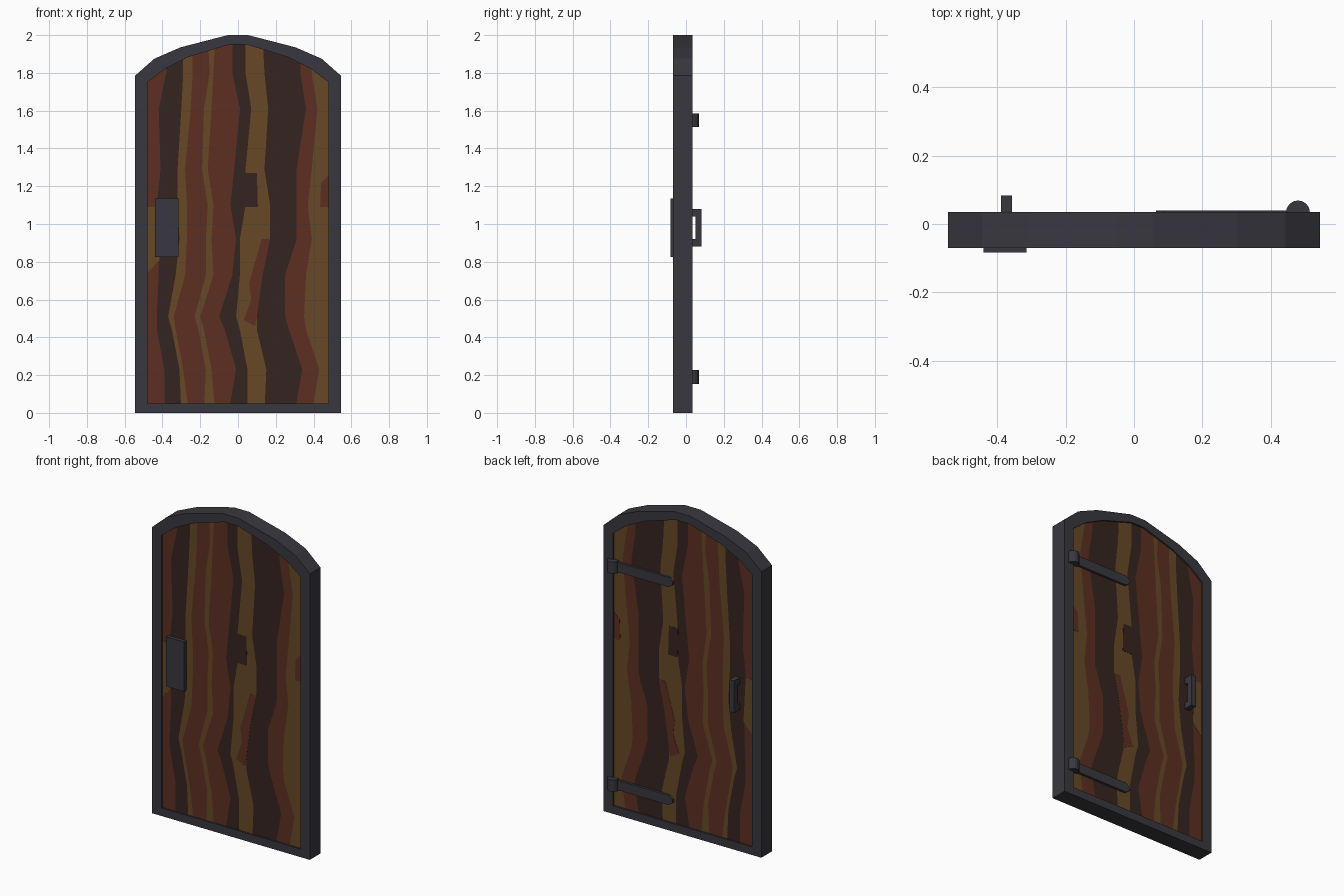
import bpy, bmesh, math
from mathutils import Vector

if "Cube" in bpy.data.objects:
    bpy.data.objects.remove(bpy.data.objects["Cube"])


def material(name, rgb):
    m = bpy.data.materials.new(name)
    m.diffuse_color = (*rgb, 1)
    m.use_nodes = True
    m.node_tree.nodes["Principled BSDF"].inputs["Base Color"].default_value = m.diffuse_color
    return m


IRON = material("iron", (0.040, 0.039, 0.050))
RUST = material("red_wood", (0.110, 0.028, 0.015))
DARK = material("dark_wood", (0.036, 0.018, 0.014))
OCHRE = material("ochre_wood", (0.135, 0.064, 0.019))
WOODS = [RUST, DARK, OCHRE]


def finish(name, bm, mats):
    bmesh.ops.recalc_face_normals(bm, faces=bm.faces)
    me = bpy.data.meshes.new(name)
    bm.to_mesh(me)
    bm.free()
    for m in mats:
        me.materials.append(m)
    ob = bpy.data.objects.new(name, me)
    bpy.context.collection.objects.link(ob)
    return ob


def extrude(bm, a, b):
    """Extrude a closed outline between two matching loops of points."""
    va, vb = [bm.verts.new(p) for p in a], [bm.verts.new(p) for p in b]
    n = len(va)
    bm.faces.new(va)
    bm.faces.new(vb[::-1])
    for i in range(n):
        bm.faces.new((va[i], vb[i], vb[(i + 1) % n], va[(i + 1) % n]))


def slab(name, pts, y0, y1, mat=IRON):
    """Outline in x,z given thickness along y."""
    bm = bmesh.new()
    extrude(bm, [(x, y0, z) for x, z in pts], [(x, y1, z) for x, z in pts])
    return finish(name, bm, [mat])


def arch(half, base):
    """Mirror half of an arched outline into a closed loop."""
    right = [(half[0][0], base)] + half
    return right + [(-x, z) for x, z in reversed(right)]


FRONT, BACK = -0.07, 0.035
outer = arch([(0.545, 1.785), (0.443, 1.875), (0.305, 1.935), (0.054, 2.0)], 0)
inner = arch([(0.48, 1.75), (0.385, 1.823), (0.26, 1.885), (0.046, 1.95)], 0.05)

# Iron frame: ring between the outer and inner arched outlines
bm = bmesh.new()
rings = [[bm.verts.new((x, y, z)) for x, z in loop]
         for loop, y in ((outer, FRONT), (outer, BACK), (inner, BACK), (inner, FRONT))]
n = len(outer)
for k in range(4):
    a, b = rings[k], rings[(k + 1) % 4]
    for i in range(n):
        j = (i + 1) % n
        bm.faces.new((a[i], a[j], b[j], b[i]))
finish("frame", bm, [IRON])

# Wood grain: wavy stripe borders (x in hundredths) at shared heights
heights = [2.0, 1.80, 1.61, 1.29, 1.10, 0.92, 0.73, 0.51, 0.44, 0.23, 0.0]
borders = [
    [-48] * 11,
    [-37, -38, -42, -41, -43, -42, -42, -43, -43, -39, -39],
    [-29, -29, -30, -32, -32, -31, -33, -37, -35, -31, -30],
    [-24, -24, -25, -28, -27, -27, -28, -34, -33, -29, -26],
    [-16, -15, -18, -19, -16, -17, -17, -23, -21, -17, -18],
    [-12, -13, -14, -16, -13, -14, -13, -20, -18, -14, -12],
    [-3, -3, 1, -2, -4, -1, -3, -10, -7, -1, -5],
    [4, 4, 7, 4, 4, 1, 1, -1, 1, 5, 5],
    [13, 14, 16, 14, 17, 17, 13, 10, 10, 15, 14],
    [33, 33, 36, 31, 31, 31, 25, 25, 27, 34, 30],
    [39, 39, 42, 39, 37, 39, 36, 35, 36, 43, 39],
    [48] * 11,
]
tones = [0, 1, 2, 0, 2, 0, 1, 2, 1, 0, 2]
bm = bmesh.new()
for y in (FRONT + 0.01, BACK - 0.01):
    grid = [[bm.verts.new((x / 100, y, z)) for x, z in zip(b, heights)] for b in borders]
    for i, tone in enumerate(tones):
        for k in range(len(heights) - 1):
            f = bm.faces.new((grid[i][k], grid[i + 1][k], grid[i + 1][k + 1], grid[i][k + 1]))
            f.material_index = tone
# Trim the planks to the inner arch
for i in range(n):
    (x0, z0), (x1, z1) = inner[i], inner[(i + 1) % n]
    bmesh.ops.bisect_plane(bm, geom=bm.verts[:] + bm.edges[:] + bm.faces[:],
                           plane_co=(x0, 0, z0), plane_no=Vector((z1 - z0, 0, x0 - x1)),
                           clear_outer=True)
bm.normal_update()
for f in bm.faces:
    if f.normal.y * f.calc_center_median().y < 0:
        f.normal_flip()
me = bpy.data.meshes.new("wood_panel")
bm.to_mesh(me)
bm.free()
for m in WOODS:
    me.materials.append(m)
bpy.context.collection.objects.link(bpy.data.objects.new("wood_panel", me))

# Odd-coloured grain patches showing on both faces
patches = [
    (DARK, [(0.035, 1.27), (0.10, 1.27), (0.105, 1.09), (0.04, 1.09)]),
    (RUST, [(0.48, 1.26), (0.44, 1.22), (0.435, 1.09), (0.48, 1.09)]),
    (OCHRE, [(-0.48, 1.09), (-0.43, 1.09), (-0.415, 0.81), (-0.48, 0.74)]),
    (RUST, [(0.125, 0.92), (0.17, 0.92), (0.13, 0.73), (0.10, 0.51), (0.09, 0.46),
            (0.03, 0.49), (0.07, 0.60), (0.06, 0.69)]),
]
for mat, pts in patches:
    slab("grain_patch", pts, FRONT + 0.009, BACK - 0.009, mat)


def box(name, x0, x1, y0, y1, z0, z1):
    return slab(name, [(x0, z0), (x1, z0), (x1, z1), (x0, z1)], y0, y1)


# Front push plate
box("push_plate", -0.44, -0.315, -0.083, -0.05, 0.825, 1.135)

# Back pull handle: C-shaped profile in y,z
profile = [(0.02, 0.88), (0.083, 0.88), (0.083, 1.08), (0.02, 1.08),
           (0.02, 1.04), (0.05, 1.04), (0.05, 0.92), (0.02, 0.92)]
bm = bmesh.new()
extrude(bm, [(-0.39, y, z) for y, z in profile], [(-0.357, y, z) for y, z in profile])
finish("pull_handle", bm, [IRON])

# Hinges: rounded barrel and strap with a clipped tip
for z in (0.19, 1.55):
    c = [(0.48 + 0.035 * math.cos(a), 0.034 + 0.035 * math.sin(a))
         for a in (math.tau * i / 16 for i in range(16))]
    bm = bmesh.new()
    extrude(bm, [(x, y, z - 0.036) for x, y in c], [(x, y, z + 0.036) for x, y in c])
    finish("hinge_barrel", bm, [IRON])
    slab("hinge_strap", [(0.48, z - 0.03), (0.48, z + 0.03), (0.09, z + 0.03), (0.065, z + 0.01),
                         (0.065, z - 0.01), (0.09, z - 0.03)], 0.015, 0.04)
